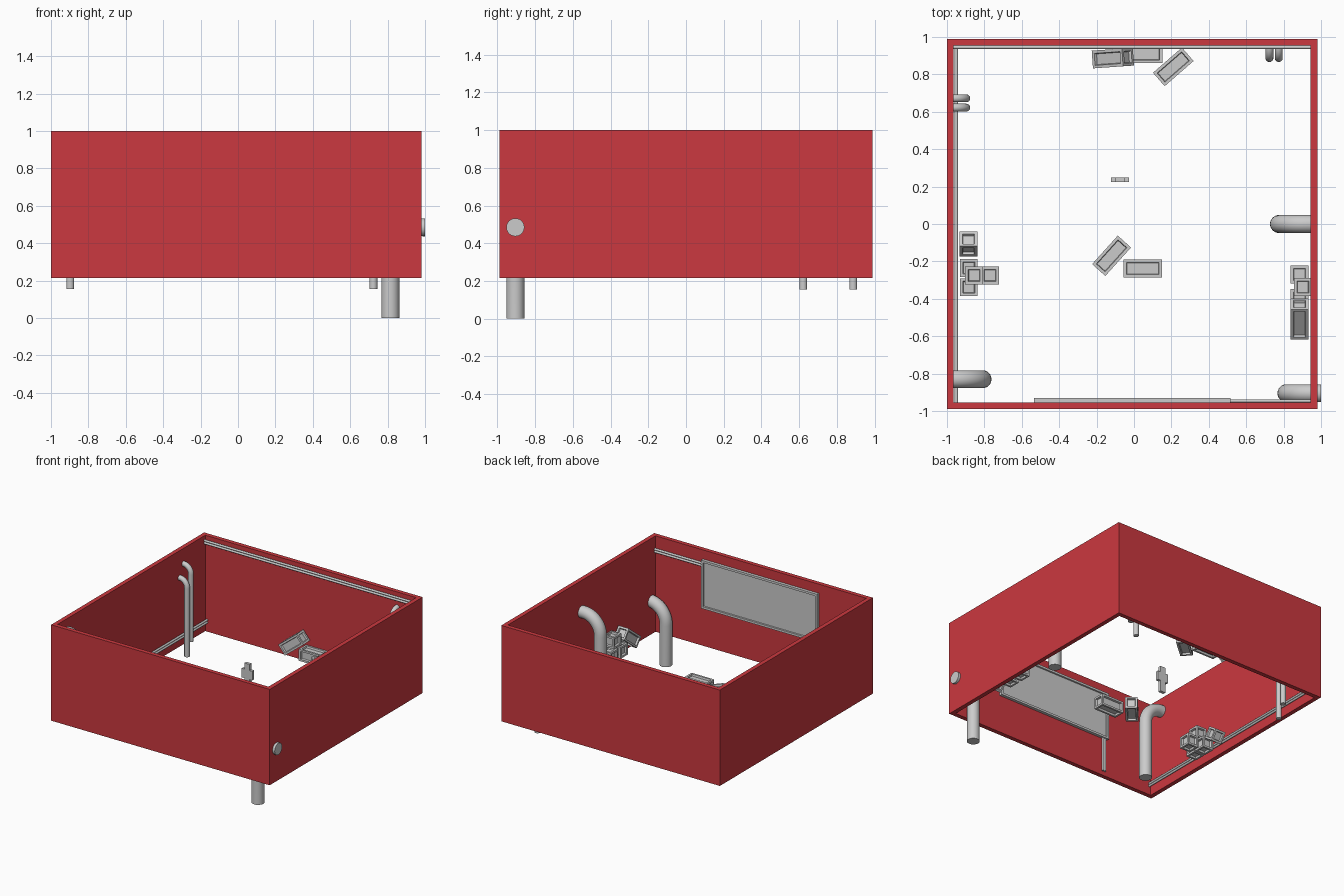
import bpy, bmesh
from math import sin, cos, pi, radians
from mathutils import Matrix, Vector, Euler

if "Cube" in bpy.data.objects:
    bpy.data.objects.remove(bpy.data.objects["Cube"])

red = bpy.data.materials.new("wall_red")
red.diffuse_color = (0.6, 0.04, 0.05, 1)
red.use_nodes = True
red.node_tree.nodes["Principled BSDF"].inputs["Base Color"].default_value = red.diffuse_color


def finish(bm, name, mat=None, smooth=False):
    bmesh.ops.recalc_face_normals(bm, faces=bm.faces[:])
    me = bpy.data.meshes.new(name)
    bm.to_mesh(me)
    bm.free()
    ob = bpy.data.objects.new(name, me)
    bpy.context.collection.objects.link(ob)
    if mat:
        me.materials.append(mat)
    if smooth:
        bpy.context.view_layer.objects.active = ob
        ob.select_set(True)
        bpy.ops.object.shade_smooth_by_angle(angle=radians(40))
        ob.select_set(False)
    return ob


def add_box(bm, center, size):
    m = Matrix.Translation(center) @ Matrix.Diagonal((*size, 1))
    return bmesh.ops.create_cube(bm, size=1, matrix=m)["verts"]


def block(name, center, size, rot=(0, 0, 0)):
    """Crate-like block with a recessed panel in every face."""
    bm = bmesh.new()
    add_box(bm, (0, 0, 0), size)
    faces = bm.faces[:]
    bmesh.ops.inset_individual(bm, faces=faces, thickness=0.022)
    bmesh.ops.inset_individual(bm, faces=faces, thickness=0.005, depth=-0.015)
    ob = finish(bm, name)
    ob.location = center
    ob.rotation_euler = [radians(a) for a in rot]


def tube(name, points, radius, sides=24):
    """Round tube through points lying in one vertical or straight plane."""
    bm = bmesh.new()
    pts = [Vector(p) for p in points]
    rings = []
    flat = (pts[1] - pts[0]).cross(pts[-1] - pts[0])
    side = flat.normalized() if flat.length > 1e-6 else (pts[1] - pts[0]).orthogonal().normalized()
    for i, p in enumerate(pts):
        t = (pts[min(i + 1, len(pts) - 1)] - pts[max(i - 1, 0)]).normalized()
        up = t.cross(side)
        rings.append([bm.verts.new(p + radius * (cos(a) * side + sin(a) * up))
                      for a in (2 * pi * k / sides for k in range(sides))])
    for a, b in zip(rings, rings[1:]):
        for k in range(sides):
            j = (k + 1) % sides
            bm.faces.new((a[k], a[j], b[j], b[k]))
    bm.faces.new(rings[0])
    bm.faces.new(rings[-1])
    finish(bm, name, smooth=True)


def bent_pipe(name, x, y, z0, z1, direction, radius):
    """Vertical pipe turning 90 degrees into a wall."""
    d = Vector((*direction, 0))
    bend, reach = radius * 3.1, radius * 3.85
    base = Vector((x, y, z0))
    corner = Vector((x, y, z1 - bend))
    pts = [base]
    for i in range(13):
        a = pi / 2 * i / 12
        pts.append(corner + d * bend * (1 - cos(a)) + Vector((0, 0, bend * sin(a))))
    pts.append(Vector((x, y, z1)) + d * reach)
    tube(name, pts, radius)


# Red wall ring, open at top and bottom
bm = bmesh.new()
rings = []
for x0, x1, y, z in ((-1, .98, .99, .215), (-1, .98, .99, 1),
                     (-.965, .945, .955, 1), (-.965, .945, .955, .215)):
    rings.append([bm.verts.new(p) for p in
                  ((x0, -y, z), (x1, -y, z), (x1, y, z), (x0, y, z))])
for i in range(4):
    a, b = rings[i], rings[(i + 1) % 4]
    for k in range(4):
        j = (k + 1) % 4
        bm.faces.new((a[k], a[j], b[j], b[k]))
finish(bm, "walls", red)

# Large pipes
bent_pipe("large_pipe_front", .815, -.905, 0, .485, (1, 0), .048)
bent_pipe("large_pipe_right", .775, 0, .255, .745, (1, 0), .048)
bent_pipe("large_pipe_left", -.81, -.83, .255, .885, (-1, 0), .048)

# Thin pipe pairs
for i, (z0, z1) in enumerate(((.155, .78), (.26, .875))):
    bent_pipe(f"thin_pipe_left_{i}", -.897, .622 + .05 * i, z0, z1, (-1, 0), .021)
    bent_pipe(f"thin_pipe_back_{i}", .724 + .05 * i, .887, z0, z1, (0, 1), .021)

# Paired cables along the walls
for i, o in enumerate((-.01, .01)):
    tube(f"cable_left_{i}", [(-.95, -.957, .3 + o), (-.95, .957, .3 + o)], .009, 12)
    tube(f"cable_back_{i}", [(-.967, .945, .95 + o), (.947, .945, .95 + o)], .009, 12)
    tube(f"cable_front_{i}", [(.5, -.946, .885 + o), (.947, -.946, .885 + o)], .009, 12)
    tube(f"cable_drop_{i}", [(-.5 + o, -.946, .25), (-.5 + o, -.946, .55)], .009, 12)

# Framed board on the front wall
bm = bmesh.new()
add_box(bm, (-.01, -.944, .728), (1.05, .026, .395))
bm.normal_update()
face = [f for f in bm.faces if f.normal.y > .9]
bmesh.ops.inset_individual(bm, faces=face, thickness=.025)
bmesh.ops.inset_individual(bm, faces=face, thickness=.002, depth=-.012)
finish(bm, "wall_board")

# Long blocks and small cubes
LONG, LONG_Y, CUBE = (.205, .095, .095), (.095, .205, .095), (.095, .095, .095)
blocks = [
    ((.05, .908, .3), LONG, (0, 0, 0)),
    ((.21, .84, .3), LONG, (0, 0, 41)),
    ((-.113, .887, .375), LONG, (0, -38, 4)),
    ((.047, -.238, .3), LONG, (0, 0, 0)),
    ((-.12, -.17, .3), LONG, (0, 0, 48)),
    ((-.883, -.235, .3), CUBE, (0, 0, 0)),
    ((-.883, -.338, .3), CUBE, (0, 0, 0)),
    ((-.77, -.275, .3), CUBE, (0, 0, 0)),
    ((-.855, -.275, .396), CUBE, (0, 0, 0)),
    ((-.885, -.107, .33), CUBE, (-35, 0, 0)),
    ((.885, -.27, .3), CUBE, (0, 0, 0)),
    ((.885, -.395, .3), CUBE, (0, 0, 0)),
    ((.903, -.337, .396), CUBE, (0, 0, 0)),
    ((.885, -.508, .36), LONG_Y, (38, 0, 0)),
]
for i, (c, s, r) in enumerate(blocks):
    block(f"block_{i}", c, s, r)

# Small blocky figure
bm = bmesh.new()
X, Y = -.075, .236
for dx, z, w, h in ((0, .44, .048, .05), (0, .375, .048, .08),
                    (-.036, .378, .024, .074), (.036, .378, .024, .074),
                    (-.012, .2925, .024, .085), (.012, .2925, .024, .085)):
    add_box(bm, (X + dx, Y, z), (w, .025, h))
finish(bm, "blocky_figure")
